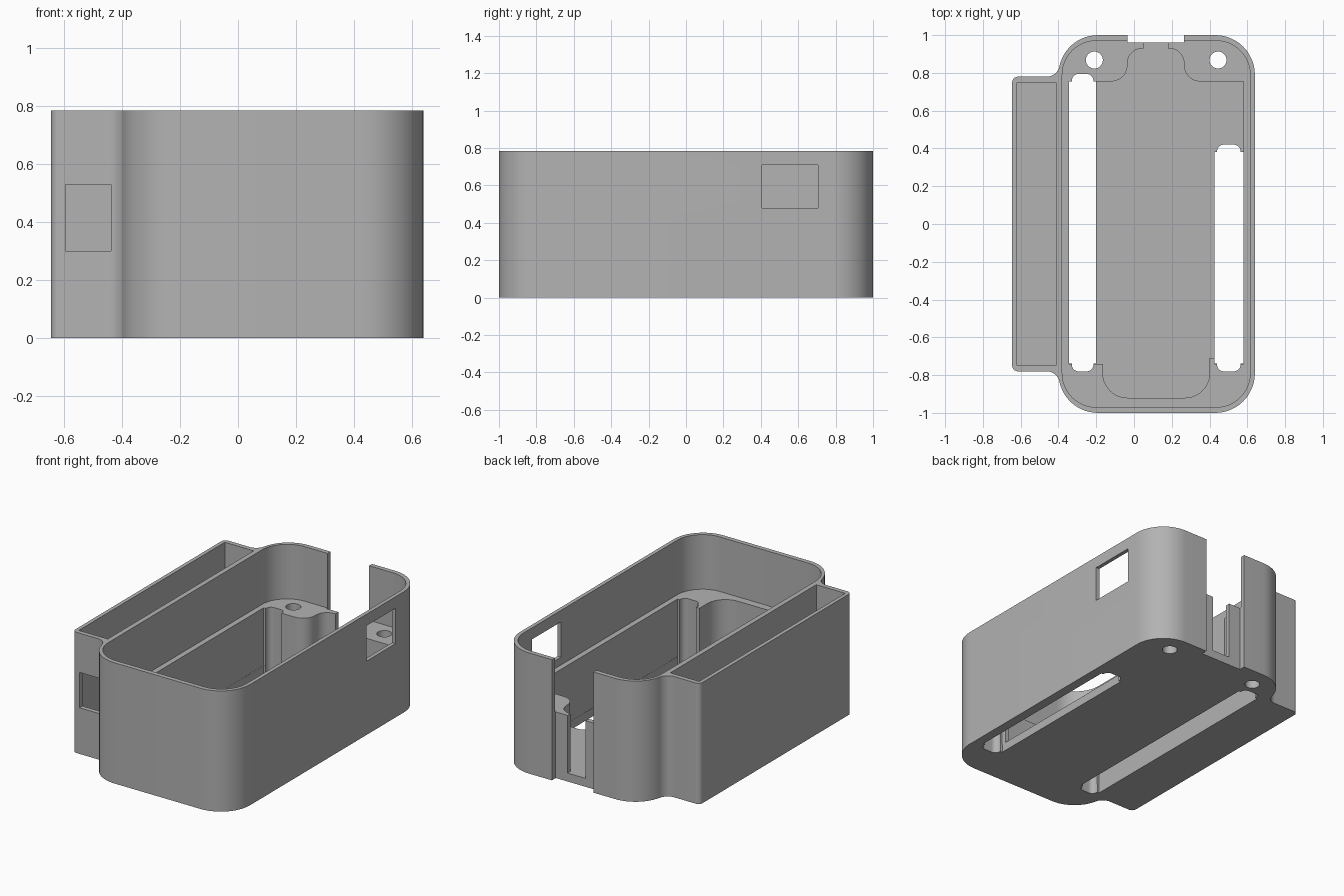
import bpy, bmesh, math
from mathutils import Vector

if "Cube" in bpy.data.objects:
    bpy.data.objects.remove(bpy.data.objects["Cube"], do_unlink=True)

HEIGHT, LEDGE, FLOOR = 0.785, 0.43, 0.055
BELOW, ABOVE = -0.1, 1.0

grey = bpy.data.materials.new("plain grey")
grey.use_nodes = True
GREY = (0.45, 0.45, 0.45, 1)
grey.diffuse_color = GREY
grey.node_tree.nodes["Principled BSDF"].inputs["Base Color"].default_value = GREY


def fillet(corners, steps=12):
    """Round each (x, y, radius) corner of a closed outline."""
    out = []
    for i, c in enumerate(corners):
        p, r = Vector(c[:2]), (c[2] if len(c) > 2 else 0)
        if not r:
            out.append(p)
            continue
        a = (Vector(corners[i - 1][:2]) - p).normalized()
        b = (Vector(corners[(i + 1) % len(corners)][:2]) - p).normalized()
        half = a.angle(b) / 2
        centre = p + (a + b).normalized() * r / math.sin(half)
        start = p + a * r / math.tan(half) - centre
        end = p + b * r / math.tan(half) - centre
        sweep = math.pi - 2 * half
        for k in range(steps + 1):
            t = k / steps
            out.append(centre + (start * math.sin((1 - t) * sweep)
                                 + end * math.sin(t * sweep)) / math.sin(sweep))
    return out


def prism(name, outline, z0, z1):
    bm = bmesh.new()
    base = bm.faces.new([bm.verts.new((p.x, p.y, z0)) for p in outline])
    top = bmesh.ops.extrude_face_region(bm, geom=[base])["geom"]
    bmesh.ops.translate(bm, vec=(0, 0, z1 - z0),
                        verts=[v for v in top if isinstance(v, bmesh.types.BMVert)])
    bmesh.ops.recalc_face_normals(bm, faces=bm.faces)
    mesh = bpy.data.meshes.new(name)
    bm.to_mesh(mesh)
    bm.free()
    mesh.materials.append(grey)
    obj = bpy.data.objects.new(name, mesh)
    bpy.context.collection.objects.link(obj)
    return obj


def rect(x0, x1, y0, y1, r=0):
    return fillet([(x0, y0, r), (x1, y0, r), (x1, y1, r), (x0, y1, r)])


def cut(outline, z0, z1):
    cutter = prism("cutter", outline, z0, z1)
    cutter.hide_render = True
    mod = case.modifiers.new("cut", "BOOLEAN")
    mod.operation, mod.solver, mod.object = "DIFFERENCE", "EXACT", cutter
    bpy.ops.object.modifier_apply(modifier=mod.name)
    bpy.data.objects.remove(cutter, do_unlink=True)


# Outer shell: rounded case with a side compartment blended in
case = prism("case_body", fillet([
    (0.64, -1, 0.21), (0.64, 1, 0.21),
    (-0.359, 1, 0.209), (-0.407, 0.78, 0.069), (-0.645, 0.78, 0.03),
    (-0.645, -0.78, 0.03), (-0.407, -0.78, 0.069), (-0.359, -1, 0.209),
]), 0, HEIGHT)
bpy.ops.object.select_all(action="DESELECT")
bpy.context.view_layer.objects.active = case
case.select_set(True)

# Upper cavity, leaving a thin wall above the ledge
cut(rect(-0.38, 0.615, -0.97, 0.97, 0.18), LEDGE, ABOVE)

# Lower cavity between the screw bosses
cut(fillet([
    (-0.345, -0.74), (-0.345, 0.755), (-0.035, 0.755, 0.085), (-0.035, 0.93, 0.08),
    (0.05, 0.93), (0.05, 1.1), (0.18, 1.1), (0.18, 0.93),
    (0.265, 0.93, 0.08), (0.265, 0.755, 0.085), (0.58, 0.755), (0.58, -0.74),
    (0.425, -0.74), (0.425, -0.71), (0.4, -0.71), (0.4, -0.92, 0.13),
    (-0.165, -0.92, 0.13), (-0.165, -0.74),
]), FLOOR, LEDGE + 0.1)

# Side compartment pocket
cut(rect(-0.62, -0.412, -0.75, 0.75), FLOOR, ABOVE)

# Floor slots with rounded end tabs
for x0, x1, y1 in ((-0.344, -0.2, 0.754), (0.425, 0.579, 0.38)):
    cut(rect(x0, x1, -0.739, y1), BELOW, FLOOR + 0.05)
    for end, way in ((-0.74, -1), (y1, 1)):
        lo, hi = sorted((end + way * 0.04, end - way * 0.06))
        cut(rect(x0 + 0.015, x1 - 0.015, lo, hi, 0.035), BELOW, LEDGE + 0.1)

# Screw holes
for x in (-0.21, 0.445):
    cut([Vector((x + 0.045 * math.cos(a), 0.868 + 0.045 * math.sin(a)))
         for a in (math.tau * k / 32 for k in range(32))], BELOW, ABOVE)

# Back notch, compartment window and side window
cut(rect(-0.035, 0.265, 0.96, 1.1), BELOW, ABOVE)
cut(rect(-0.595, -0.438, -0.9, -0.7), 0.3, 0.53)
cut(rect(0.59, 0.7, 0.405, 0.705), 0.48, 0.71)

bpy.ops.object.shade_smooth_by_angle(angle=math.radians(30))
